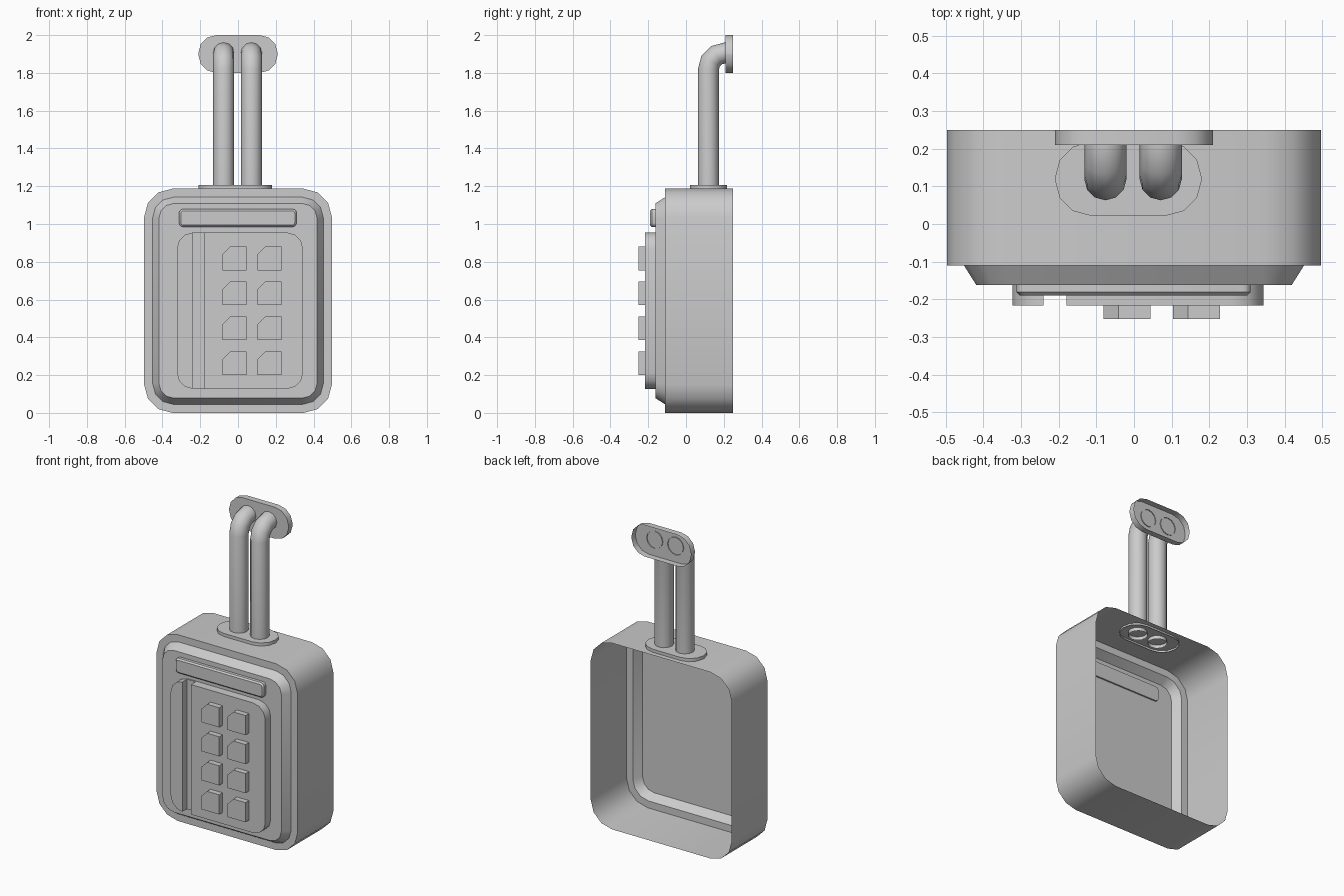
import bpy, bmesh, math
from mathutils import Vector

cube = bpy.data.objects.get("Cube")
if cube:
    bpy.data.objects.remove(cube, do_unlink=True)

grey = bpy.data.materials.new("light_grey")
grey.use_nodes = True
colour = (0.6, 0.6, 0.6, 1)
grey.diffuse_color = colour
grey.node_tree.nodes["Principled BSDF"].inputs["Base Color"].default_value = colour


def rounded(u0, u1, v0, v1, r, seg=3):
    """Outline of a rounded rectangle."""
    corners = [(u1 - r, v1 - r), (u0 + r, v1 - r), (u0 + r, v0 + r), (u1 - r, v0 + r)]
    pts = []
    for k, (cu, cv) in enumerate(corners):
        for i in range(seg + 1):
            a = math.pi / 2 * (k + i / seg)
            pts.append((cu + r * math.cos(a), cv + r * math.sin(a)))
    return pts


def finish(obj):
    obj.data.materials.append(grey)
    bpy.ops.object.select_all(action="DESELECT")
    obj.select_set(True)
    bpy.context.view_layer.objects.active = obj
    bpy.ops.object.shade_smooth_by_angle(angle=math.radians(40))


def loft(name, sections, cap_start=True, cap_end=True, upright=False, cuts=()):
    """Skin (outline, depth) sections along y, or along z when upright."""
    bm = bmesh.new()
    rings = [[bm.verts.new((u, v, d) if upright else (u, d, v)) for u, v in outline]
             for outline, d in sections]
    for a, b in zip(rings, rings[1:]):
        for i in range(len(a)):
            j = (i + 1) % len(a)
            bm.faces.new((a[i], a[j], b[j], b[i]))
    if cap_start:
        bm.faces.new(rings[0])
    if cap_end:
        bm.faces.new(rings[-1])
    for x, side in cuts:
        # slice off everything on the given side of x and close the cut
        geom = bm.verts[:] + bm.edges[:] + bm.faces[:]
        bmesh.ops.bisect_plane(bm, geom=geom, plane_co=(x, 0, 0),
                               plane_no=(side, 0, 0), clear_outer=True)
        bmesh.ops.holes_fill(bm, edges=bm.edges[:], sides=0)
    bmesh.ops.recalc_face_normals(bm, faces=bm.faces[:])
    mesh = bpy.data.meshes.new(name)
    bm.to_mesh(mesh)
    bm.free()
    obj = bpy.data.objects.new(name, mesh)
    bpy.context.collection.objects.link(obj)
    finish(obj)
    return obj


# Housing: thin shell, open at the back, with a stepped and sloped front
def housing_ring(inset, r):
    return rounded(-0.497 + inset, 0.497 - inset, inset, 1.187 - inset, r)


loft("housing", [(housing_ring(0, 0.15), 0.25), (housing_ring(0, 0.15), -0.11),
                 (housing_ring(0.045, 0.11), -0.11), (housing_ring(0.078, 0.08), -0.162)],
     cap_start=False)

# Raised keypad panel split by a vertical groove
panel = rounded(-0.323, 0.344, 0.127, 0.955, 0.085)
loft("panel_base", [(panel, -0.161), (panel, -0.17)])
loft("panel_strip", [(panel, -0.165), (panel, -0.217)], cuts=[(-0.241, 1)])
loft("panel_main", [(panel, -0.165), (panel, -0.217)], cuts=[(-0.179, -1)])

# Buttons with one clipped corner
s, c = 0.125, 0.04
for col, x in enumerate((-0.081, 0.104)):
    for row in range(4):
        z = 0.2 + row * 0.185
        shape = [(x, z), (x + s, z), (x + s, z + s), (x + c, z + s), (x, z + s - c)]
        loft(f"button_{col + 1}_{row + 1}", [(shape, -0.215), (shape, -0.252)])

# Display bar above the panel, with softened front edges
bar = rounded(-0.312, 0.31, 0.985, 1.079, 0.02)
bar_front = rounded(-0.303, 0.301, 0.994, 1.07, 0.015)
loft("display_bar", [(bar, -0.152), (bar, -0.181), (bar_front, -0.19)])

# Collar on top of the housing and flange at the wall
collar = rounded(-0.21, 0.18, 0.022, 0.218, 0.095)
loft("pipe_collar", [(collar, 1.175), (collar, 1.207)], cap_start=False, upright=True)
flange = rounded(-0.21, 0.21, 1.8, 2.0, 0.095)
loft("wall_flange", [(flange, 0.25), (flange, 0.21)], cap_start=False)

# Two pipes rising from the collar and bending back to the flange
bend, y0, top = 0.085, 0.119, 1.905
path = [(y0, 1.165)]
for i in range(4):
    a = math.pi / 6 * i
    path.append((y0 + bend * (1 - math.cos(a)), top - bend + bend * math.sin(a)))
path.append((0.215, top))
for name, x in (("right_pipe", -0.076), ("left_pipe", 0.071)):
    rings = []
    bm = bmesh.new()
    for i, (y, z) in enumerate(path):
        a = math.pi / 6 * min(max(i - 1, 0), 3)
        side = Vector((0, -math.cos(a), math.sin(a)))
        ring = []
        for k in range(12):
            t = math.tau * k / 12
            ring.append(bm.verts.new(Vector((x, y, z)) + 0.056 *
                                     (Vector((1, 0, 0)) * math.cos(t) + side * math.sin(t))))
        rings.append(ring)
    for a, b in zip(rings, rings[1:]):
        for k in range(12):
            j = (k + 1) % 12
            bm.faces.new((a[k], b[k], b[j], a[j]))
    bmesh.ops.recalc_face_normals(bm, faces=bm.faces[:])
    mesh = bpy.data.meshes.new(name)
    bm.to_mesh(mesh)
    bm.free()
    pipe = bpy.data.objects.new(name, mesh)
    bpy.context.collection.objects.link(pipe)
    finish(pipe)
